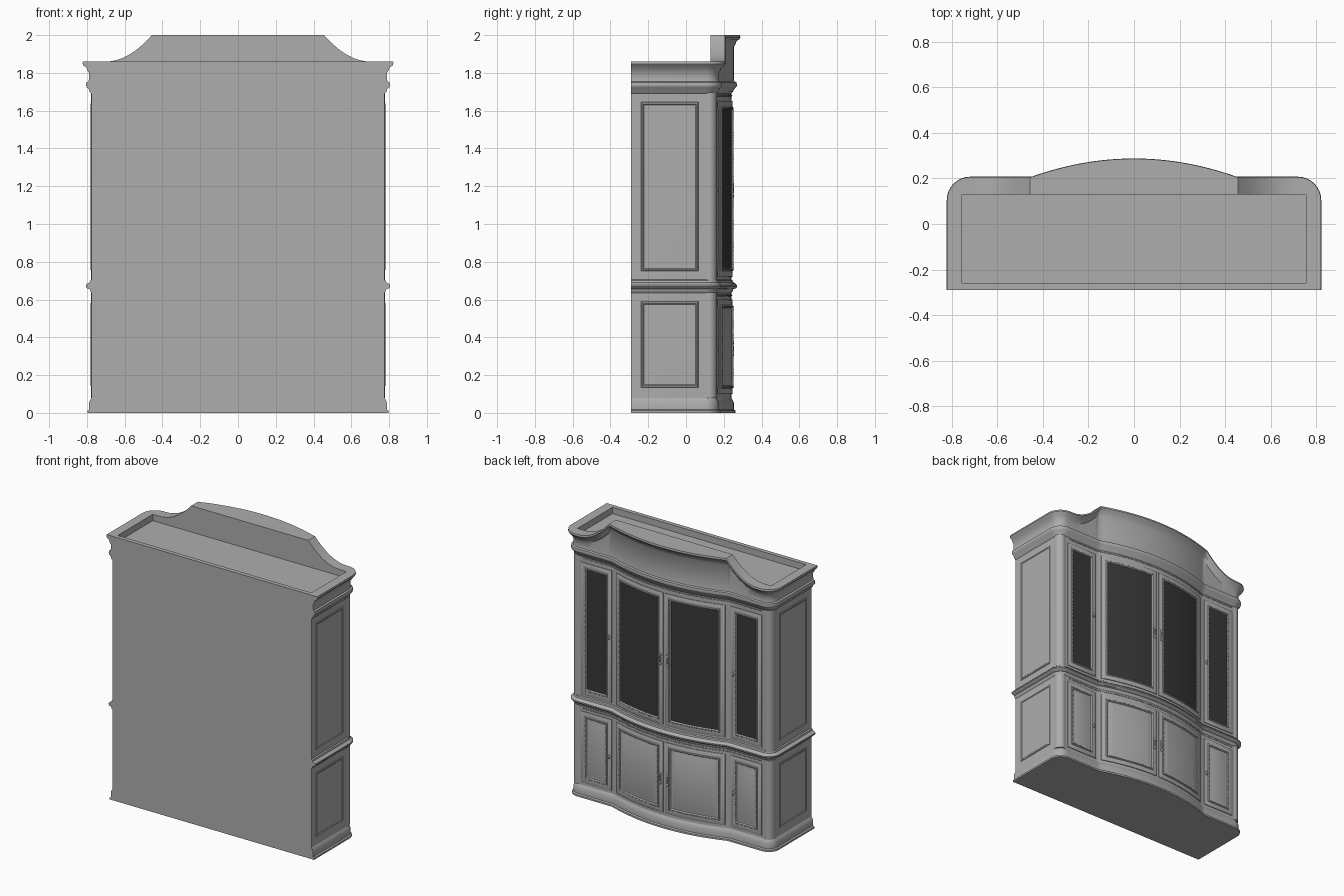
import bpy, bmesh, math

if "Cube" in bpy.data.objects:
    bpy.data.objects.remove(bpy.data.objects["Cube"])

def material(name, c):
    m = bpy.data.materials.new(name)
    m.diffuse_color = (c, c, c, 1)
    m.use_nodes = True
    m.node_tree.nodes["Principled BSDF"].inputs["Base Color"].default_value = m.diffuse_color
    return m

WOOD = material("grey_wood", 0.42)
GLASS = material("dark_glass", 0.04)
METAL = material("handle_metal", 0.36)

HALF, BACK, FRONT, SAG, KINK, RAD = 0.775, -0.29, 0.16, 0.08, 0.45, 0.055

def front(x):
    """Bowed front line of the cabinet (decorated side faces +y)."""
    return FRONT + (SAG * (1 - (x / KINK) ** 2) if abs(x) < KINK else 0)

def crest(x):
    """Extra height of the raised crest."""
    a = abs(x)
    if a <= 0.456:
        return 0.14
    return 0.14 * (1 - (a - 0.456) / 0.245) ** 2 if a < 0.701 else 0

def outline(d):
    """Plan outline grown outward by d, as a closed ring."""
    half = [(HALF + d, BACK)]
    cx, cy = HALF - RAD, FRONT - RAD
    for i in range(9):
        t = math.pi / 2 * i / 8
        half.append((cx + (RAD + d) * math.cos(t), cy + (RAD + d) * math.sin(t)))
    half += [(0.70 - 0.244 * i / 10, FRONT + d) for i in range(11)]
    half += [(KINK * (1 - i / 16), front(KINK * (1 - i / 16)) + d) for i in range(16)]
    return half + [(0, front(0) + d)] + [(-x, y) for x, y in reversed(half)]

def finish(bm, name, mats, angle=35):
    bmesh.ops.remove_doubles(bm, verts=bm.verts, dist=1e-5)
    bmesh.ops.recalc_face_normals(bm, faces=bm.faces)
    me = bpy.data.meshes.new(name)
    bm.to_mesh(me)
    bm.free()
    for m in mats:
        me.materials.append(m)
    ob = bpy.data.objects.new(name, me)
    bpy.context.collection.objects.link(ob)
    bpy.ops.object.select_all(action='DESELECT')
    ob.select_set(True)
    bpy.context.view_layer.objects.active = ob
    bpy.ops.object.shade_smooth_by_angle(angle=math.radians(angle))
    return ob

def bridge(bm, a, b):
    n = len(a)
    for i in range(n):
        bm.faces.new((a[i], a[(i + 1) % n], b[(i + 1) % n], b[i]))

def loft(name, profile, raised_from=9.0, cap_bottom=False, tray=False):
    """Stack outline rings along a (offset, height) moulding profile."""
    bm = bmesh.new()
    rings = []
    for d, z in profile:
        rings.append([bm.verts.new((x, y, z + (crest(x) if z >= raised_from else 0)))
                      for x, y in outline(d)])
    if tray:   # rim, inner wall and sunk floor of the roof
        src = outline(profile[-1][0])
        inner = [(max(-.755, min(.755, x)), max(-.26, min(.13, y)), crest(x)) for x, y in src]
        rings.append([bm.verts.new((x, y, profile[-1][1] + h)) for x, y, h in inner])
        rings.append([bm.verts.new((x, y, 1.815)) for x, y, h in inner])
    for a, b in zip(rings, rings[1:]):
        bridge(bm, a, b)
    if cap_bottom:
        bm.faces.new(rings[0])
    if tray:
        z = 1.815
        bm.faces.new([bm.verts.new(p) for p in
                      ((-.755, -.26, z), (.755, -.26, z), (.755, .13, z), (-.755, .13, z))])
    return finish(bm, name, [WOOD])

def panel(name, mp, u0, u1, v0, v1, profile, n, fill=WOOD):
    """Framed panel: nested rectangles (inset, height) mapped on a surface."""
    bm = bmesh.new()
    rings = []
    for ins, d in profile:
        us = [u0 + ins + (u1 - u0 - 2 * ins) * i / n for i in range(n + 1)]
        pts = [(u, v0 + ins) for u in us] + [(u, v1 - ins) for u in reversed(us)]
        rings.append([bm.verts.new(mp(u, v, d)) for u, v in pts])
    for a, b in zip(rings, rings[1:]):
        bridge(bm, a, b)
    r, m = rings[-1], 2 * n + 1
    for i in range(n):
        f = bm.faces.new((r[i], r[i + 1], r[m - i - 1], r[m - i]))
        f.material_index = 1
    return finish(bm, name, [WOOD, fill])

bead_points = []

def bead_line(mp, a, b, d, step=0.013):
    n = max(1, round(math.hypot(b[0] - a[0], b[1] - a[1]) / step))
    for i in range(n):
        t = i / n
        bead_points.append(mp(a[0] + (b[0] - a[0]) * t, a[1] + (b[1] - a[1]) * t, d))

def on_front(u, v, d):
    return (u, front(u) + d, v)

# plinth, carcass, waist moulding and cornice
loft("base_plinth", [(.022, 0), (.022, .012), (.013, .018), (.013, .055), (.006, .07), (0, .08)],
     cap_bottom=True)
loft("lower_body", [(0, .08), (0, .635)])
loft("waist_moulding", [(0, .635), (.008, .645), (.010, .655), (.025, .66), (.031, .668), (.031, .676),
                        (.022, .685), (.011, .69), (.008, .70), (0, .705)])
loft("upper_body", [(0, .705), (0, 1.69)])
loft("cornice_and_crest", [(0, 1.69), (.01, 1.70), (.015, 1.715), (.027, 1.725), (.030, 1.735),
                           (.027, 1.75), (.016, 1.755), (.014, 1.765), (.014, 1.80), (.022, 1.812),
                           (.028, 1.828), (.042, 1.838), (.048, 1.848), (.046, 1.86)],
     raised_from=1.79, tray=True)

# doors, two plain and two bowed per tier
FRAME = [(0, 0), (0, .005), (.003, .007), (.030, .007), (.033, .011), (.040, .011), (.045, .002)]
FIELD = FRAME + [(.052, .002), (.064, .006)]
for s, side in ((1, "right"), (-1, "left")):
    for x0, x1, n, kind in ((.008, .425, 16, "bowed"), (.465, .705, 1, "outer")):
        u0, u1 = sorted((s * x0, s * x1))
        for v0, v1, tier in ((.72, 1.65, "upper"), (.10, .60, "lower")):
            glazed = tier == "upper"
            panel(f"{tier}_{kind}_door_{side}", on_front, u0, u1, v0, v1,
                  FRAME if glazed else FIELD, n, GLASS if glazed else WOOD)
            i = .038
            c = [(u0 + i, v0 + i), (u1 - i, v0 + i), (u1 - i, v1 - i), (u0 + i, v1 - i)]
            for k in range(4):
                bead_line(on_front, c[k], c[(k + 1) % 4], .009)

    # side panels with raised moulding
    def on_side(u, v, d, s=s):
        return (s * (HALF + d), u, v)
    for v0, v1, tier in ((.75, 1.645, "upper"), (.135, .59, "lower")):
        panel(f"{tier}_side_panel_{side}", on_side, -.237, .065, v0, v1,
              [(0, 0), (.003, .004), (.010, .005), (.015, .001), (.10, .003)], 1)

    # rounded corner columns
    for z0, z1, tier in ((.08, .637, "lower"), (.70, 1.695, "upper")):
        bm = bmesh.new()
        bmesh.ops.create_cone(bm, cap_ends=True, segments=24, radius1=.04, radius2=.04, depth=z1 - z0)
        bmesh.ops.translate(bm, verts=bm.verts, vec=(s * .738, .123, (z0 + z1) / 2))
        finish(bm, f"{tier}_corner_column_{side}", [WOOD])

    # handles: long drop pulls in the middle, small knobs on the outer doors
    for z, tier in ((1.18, "upper"), (.34, "lower")):
        bm = bmesh.new()
        parts = [(.028, z + .03, .009, .012), (.028, z, .006, .024), (.028, z - .032, .009, .012),
                 (.483, z, .010, .010), (.483, z - .002, .006, .018)]
        for x, zz, r, h in parts:
            g = bmesh.ops.create_uvsphere(bm, u_segments=10, v_segments=6, radius=1)
            for v in g["verts"]:
                v.co = (s * x + v.co.x * r, front(x) + .008 + v.co.y * .007, zz + v.co.z * h)
        finish(bm, f"{tier}_handles_{side}", [METAL], 60)

# carved bead rows under the waist and the cornice
for z in (.622, 1.680):
    bead_line(on_front, (-.70, z), (.70, z), .001)

bm = bmesh.new()
R = .0052
for x, y, z in bead_points:
    vs = [bm.verts.new((x + R * a, y + R * b, z + R * c)) for a, b, c in
          ((1, 0, 0), (0, 0, 1), (-1, 0, 0), (0, 0, -1), (0, 1, 0), (0, -1, 0))]
    for k in range(4):
        bm.faces.new((vs[k], vs[(k + 1) % 4], vs[4]))
        bm.faces.new((vs[(k + 1) % 4], vs[k], vs[5]))
finish(bm, "carved_beading", [WOOD], 75)
